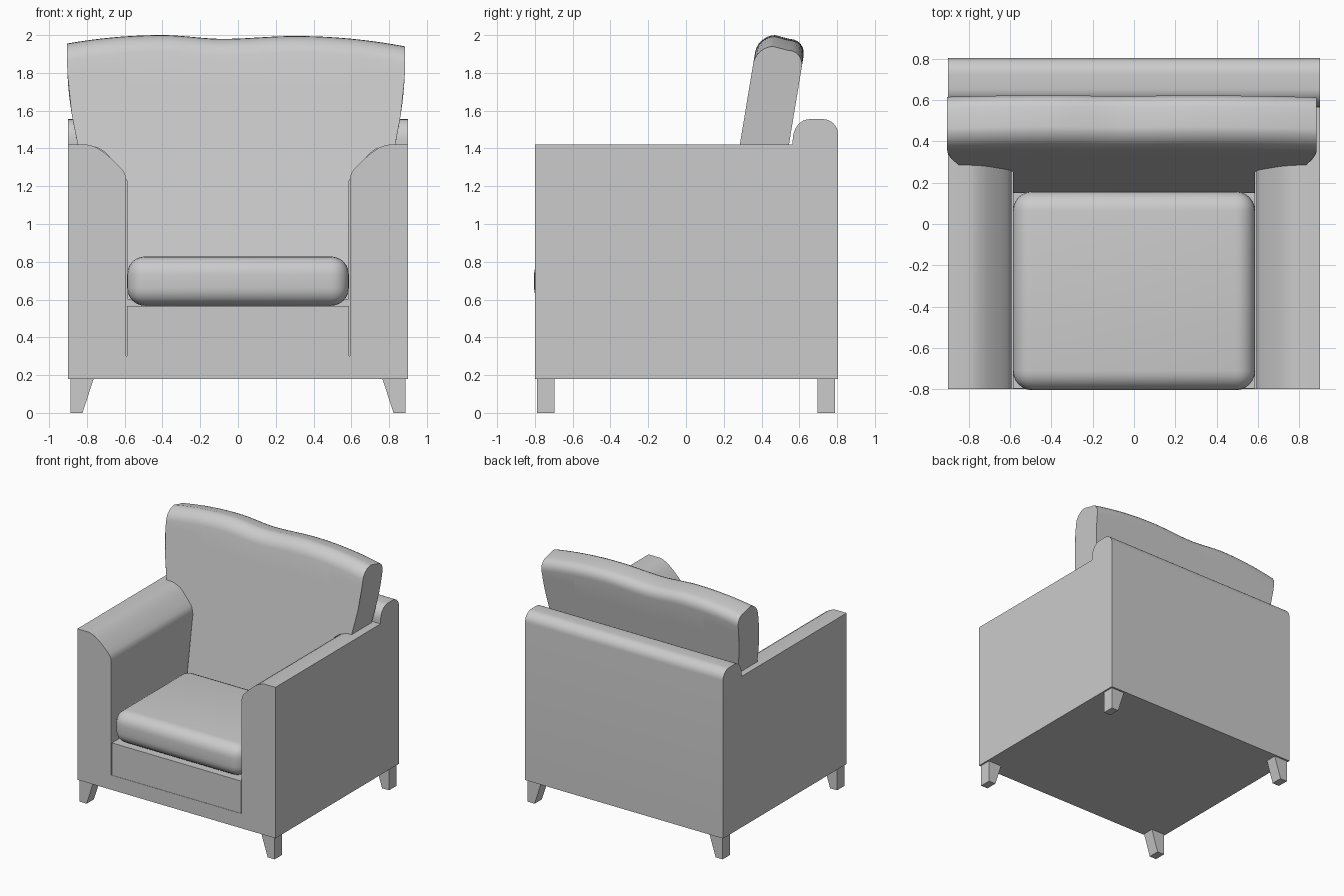
import bpy, bmesh, math

if "Cube" in bpy.data.objects:
    bpy.data.objects.remove(bpy.data.objects["Cube"])

fabric = bpy.data.materials.new("grey_fabric")
fabric.diffuse_color = (0.6, 0.6, 0.6, 1)
fabric.use_nodes = True
fabric.node_tree.nodes["Principled BSDF"].inputs["Base Color"].default_value = fabric.diffuse_color


def make(name, verts, faces, bevel=0, segments=4, angle=30):
    me = bpy.data.meshes.new(name)
    me.from_pydata(verts, [], faces)
    bm = bmesh.new()
    bm.from_mesh(me)
    bmesh.ops.recalc_face_normals(bm, faces=bm.faces)
    if bevel:
        bmesh.ops.bevel(bm, geom=bm.edges[:], offset=bevel, segments=segments,
                        profile=0.5, affect='EDGES')
    bm.to_mesh(me)
    bm.free()
    ob = bpy.data.objects.new(name, me)
    bpy.context.collection.objects.link(ob)
    me.materials.append(fabric)
    bpy.ops.object.select_all(action='DESELECT')
    ob.select_set(True)
    bpy.context.view_layer.objects.active = ob
    bpy.ops.object.shade_smooth_by_angle(angle=math.radians(angle))
    return ob


def loft(name, rings, **kw):
    """Skin closed rings of equal length and cap both ends."""
    n = len(rings[0])
    verts = [p for r in rings for p in r]
    faces = [tuple(range(n)), tuple(range(len(verts) - n, len(verts)))]
    for k in range(len(rings) - 1):
        for i in range(n):
            j = (i + 1) % n
            faces.append((k * n + i, k * n + j, (k + 1) * n + j, (k + 1) * n + i))
    return make(name, verts, faces, **kw)


def box(name, x0, x1, y0, y1, z0, z1, **kw):
    return loft(name, [[(x0, y0, z), (x1, y0, z), (x1, y1, z), (x0, y1, z)]
                       for z in (z0, z1)], **kw)


def lerp(pts, x):
    for (x0, z0), (x1, z1) in zip(pts, pts[1:]):
        if x <= x1:
            return z0 + (z1 - z0) * max(0, (x - x0) / (x1 - x0))
    return pts[-1][1]


# Base frame and seat platform
box("base_frame", -0.9, 0.9, -0.8, 0.805, 0.18, 0.3)
box("seat_platform", -0.587, 0.587, -0.797, 0.57, 0.29, 0.565)

# Arms with a rolled inner top edge
ARM = [(0.593, 1.235), (0.598, 1.265), (0.612, 1.287), (0.64, 1.317), (0.675, 1.35),
       (0.71, 1.38), (0.745, 1.403), (0.775, 1.415), (0.8, 1.42)]
for side, s in (("left", -1), ("right", 1)):
    prof = [(0.9, 0.3), (0.593, 0.3)] + ARM + [(0.9, 1.42)]
    loft(side + "_arm", [[(s * x, y, z) for x, z in prof] for y in (-0.8, 0.57)])

# Outer back panel with rounded top
prof = [(0.805, 0.3), (0.565, 0.3), (0.565, 1.42)]
prof += [(0.655 - 0.09 * math.cos(a), 1.445 + 0.11 * math.sin(a))
         for a in [math.pi / 2 * i / 8 for i in range(9)]]
prof += [(0.725 + 0.08 * math.sin(a), 1.475 + 0.08 * math.cos(a))
         for a in [math.pi / 2 * i / 8 for i in range(9)]]
loft("back_panel", [[(x, y, z) for y, z in prof] for x in (-0.9, 0.9)])

# Seat cushion
box("seat_cushion", -0.587, 0.587, -0.805, 0.158, 0.567, 0.828, bevel=0.095, segments=6)


# Leaning back cushion: wavy top, wings resting on the arms
def top_z(x):
    knots = [(-0.905, 1.955), (-0.4, 2.0), (-0.08, 1.98), (0.3, 1.995), (0.885, 1.94)]
    for i, ((x0, z0), (x1, z1)) in enumerate(zip(knots, knots[1:])):
        if x <= x1 or i == 3:
            t = (x - x0) / (x1 - x0)
            e = t * (2 - t) if i == 0 else t * t if i == 3 else t * t * (3 - 2 * t)
            return z0 + (z1 - z0) * e


def cushion_ring(x, wing):
    zb = lerp(ARM, abs(x)) - 0.01 if wing else 0.6
    zt, r, depth, n = top_z(x), 0.09, 0.26, 8
    pts = [(0, zb + (zt - r - zb) * i / n) for i in range(n)]
    arc = [math.pi / 2 * i / 6 for i in range(7)]
    pts += [(r - r * math.cos(a), zt - r + r * math.sin(a)) for a in arc]
    pts += [(depth - r + r * math.sin(a), zt - 0.02 - r + r * math.cos(a)) for a in arc]
    pts += [(depth, zb + (zt - 0.02 - r - zb) * i / n) for i in range(n - 1, -1, -1)]
    ring = []
    for off, z in pts:
        w = min(1, max(0, (abs(x) - 0.6) / 0.3))
        pinch = 1 - 0.065 * w * min(1, max(0, (1.88 - z) / 0.46)) ** 2
        ring.append((x * pinch, 0.285 + 0.165 * (z - 1.42) + off, z))
    return ring


outer_l = [-0.905 + 0.318 * i / 10 for i in range(11)]
inner = [-0.585 + 1.17 * i / 32 for i in range(33)]
outer_r = [0.587 + 0.298 * i / 10 for i in range(11)]
loft("back_cushion", [cushion_ring(x, True) for x in outer_l]
     + [cushion_ring(x, False) for x in inner]
     + [cushion_ring(x, True) for x in outer_r], angle=40)

# Legs, tapered on the inner side
for fb, y0 in (("front", -0.79), ("back", 0.695)):
    for side, s in (("left", -1), ("right", 1)):
        prof = [(0.887, 0), (0.823, 0), (0.763, 0.185), (0.887, 0.185)]
        loft(f"{fb}_{side}_leg", [[(s * x, y, z) for x, z in prof]
                                  for y in (y0, y0 + 0.095)])
